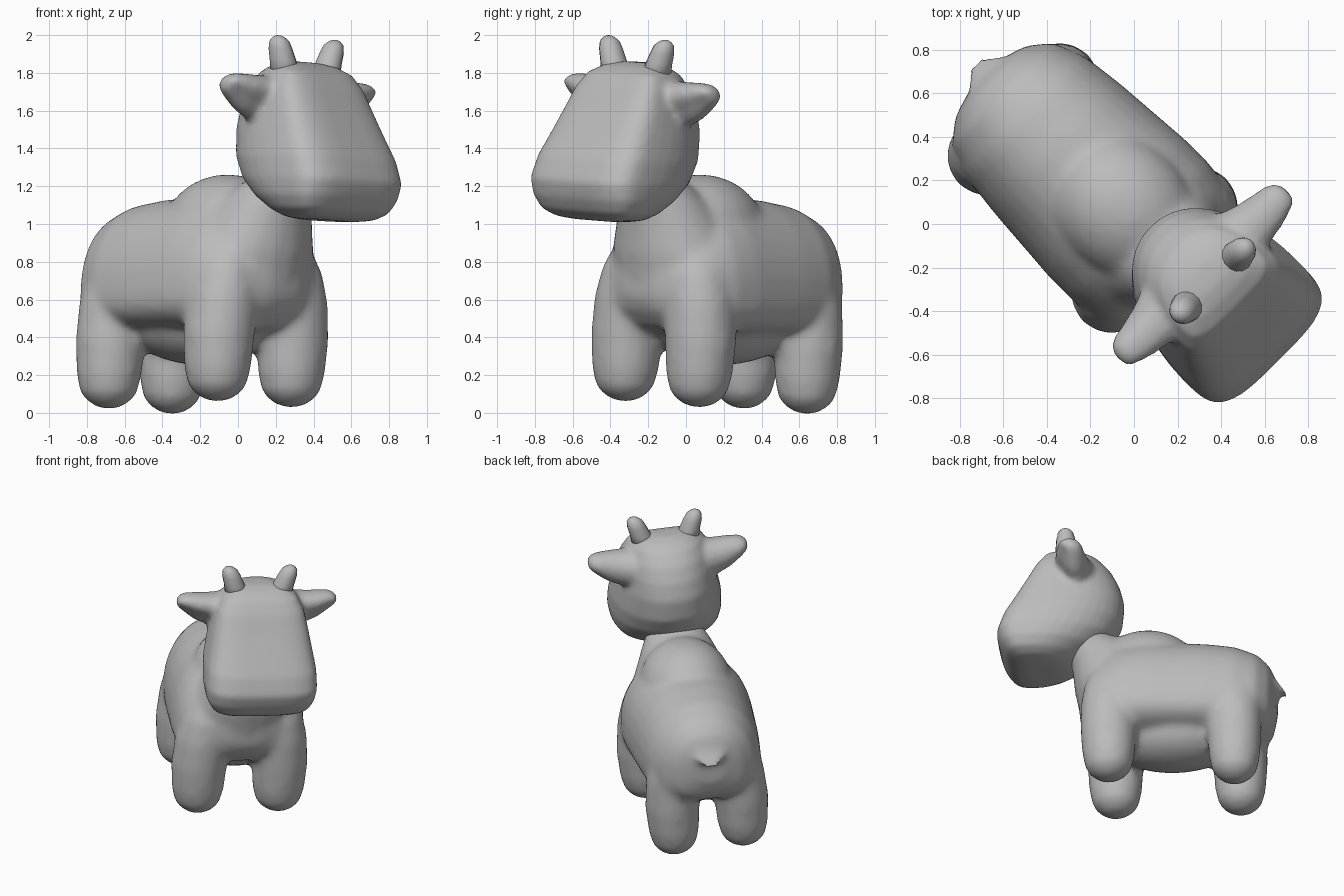
import bpy, bmesh, math
from mathutils import Matrix, Vector

cube = bpy.data.objects.get("Cube")
if cube:
    bpy.data.objects.remove(cube)

grey = bpy.data.materials.new("plain grey")
grey.use_nodes = True
GREY = (0.5, 0.5, 0.5, 1)
grey.diffuse_color = GREY
grey.node_tree.nodes["Principled BSDF"].inputs["Base Color"].default_value = GREY

# The animal is modelled facing +x, then turned and leaned slightly
STANCE = (Matrix.Rotation(math.radians(-45), 4, "Z")
          @ Matrix.Translation((0, -0.04, 0))
          @ Matrix.Rotation(math.radians(-3.3), 4, "X"))


def power(v, n):
    return math.copysign(abs(v) ** (2 / n), v)


def loft(bm, rings):
    """Skin a list of point rings and close both ends."""
    loops = [[bm.verts.new(p) for p in ring] for ring in rings]
    count = len(loops[0])
    faces = [bm.faces.new(loops[0][::-1]), bm.faces.new(loops[-1])]
    for a, b in zip(loops, loops[1:]):
        for i in range(count):
            j = (i + 1) % count
            faces.append(bm.faces.new((a[i], a[j], b[j], b[i])))
    bmesh.ops.recalc_face_normals(bm, faces=faces)


def ellipse(centre, u, v, segments=20):
    """Ring round centre, spanned by the two radius vectors."""
    c, u, v = Vector(centre), Vector(u), Vector(v)
    angles = [math.tau * i / segments for i in range(segments)]
    return [c + u * math.cos(a) + v * math.sin(a) for a in angles]


def egg(side, low, high, n_low, n_high, segments):
    """Flat egg outline: half width, reach down, reach up, boxiness of each half."""
    points = []
    for i in range(segments):
        c, s = math.cos(math.tau * i / segments), math.sin(math.tau * i / segments)
        n, reach = (n_high, high) if s > 0 else (n_low, low)
        points.append((side * power(c, n), reach * power(s, n)))
    return points


def ellipsoid(bm, centre, radii):
    bmesh.ops.create_uvsphere(bm, u_segments=24, v_segments=14, radius=1,
                              matrix=Matrix.Translation(centre)
                              @ Matrix.Diagonal((*radii, 1)))


def finish(name, bm):
    mesh = bpy.data.meshes.new(name)
    bm.to_mesh(mesh)
    bm.free()
    obj = bpy.data.objects.new(name, mesh)
    bpy.context.collection.objects.link(obj)
    mesh.materials.append(grey)
    for p in mesh.polygons:
        p.use_smooth = True
    obj.matrix_world = STANCE
    return obj


def fuse(obj, voxel, iterations):
    """Merge overlapping shells into one soft skin."""
    remesh = obj.modifiers.new("fuse", "REMESH")
    remesh.mode = "VOXEL"
    remesh.voxel_size = voxel
    remesh.use_smooth_shade = True
    relax = obj.modifiers.new("relax", "SMOOTH")
    relax.factor = 0.5
    relax.iterations = iterations


body = bmesh.new()

# Torso, pear-shaped in section: x, bottom, widest height, top, half width
torso = [(-0.97, 0.62, 0.74, 0.86, 0.10), (-0.93, 0.50, 0.68, 0.96, 0.23),
         (-0.85, 0.44, 0.64, 1.04, 0.33), (-0.70, 0.42, 0.63, 1.10, 0.39),
         (-0.50, 0.41, 0.63, 1.13, 0.415), (-0.30, 0.41, 0.63, 1.14, 0.43),
         (-0.10, 0.41, 0.63, 1.16, 0.445), (0.05, 0.41, 0.63, 1.13, 0.445),
         (0.16, 0.42, 0.64, 1.06, 0.42), (0.26, 0.46, 0.66, 0.97, 0.35),
         (0.33, 0.54, 0.69, 0.88, 0.23), (0.365, 0.62, 0.72, 0.80, 0.10)]
loft(body, [[(x, y, mid + z) for y, z in egg(w, mid - lo, hi - mid, 2.9, 2.15, 32)]
            for x, lo, mid, hi, w in torso])

# Hanging belly and shoulder hump
ellipsoid(body, (-0.28, 0, 0.48), (0.46, 0.29, 0.225))
ellipsoid(body, (-0.09, 0, 0.97), (0.37, 0.31, 0.295))

# Neck: x, z, radius along, radius across
neck = [(0.0, 0.5, 0.26, 0.28), (0.04, 0.7, 0.33, 0.37), (0.08, 0.85, 0.32, 0.36),
        (0.13, 1.0, 0.285, 0.295), (0.19, 1.12, 0.245, 0.24), (0.25, 1.2, 0.2, 0.19),
        (0.30, 1.27, 0.11, 0.11)]
loft(body, [ellipse((x, 0, z), (a, 0, 0), (0, b, 0)) for x, z, a, b in neck])

# Legs: height above the sole, radius
leg = [(-0.01, 0.04), (0.02, 0.10), (0.07, 0.145), (0.17, 0.168), (0.35, 0.18),
       (0.55, 0.18), (0.70, 0.16), (0.80, 0.12)]
for x, y, sole, girth in ((0.15, 0.277, 0.055, 1.06), (-0.70, 0.237, 0.018, 1.03)):
    for side in (-1, 1):
        loft(body, [ellipse((x, side * (y - 0.12 * max(0, h - 0.4)), sole + h),
                            (r * girth, 0, 0), (0, r * girth, 0), 16) for h, r in leg])

# Stubby tail
tail = [(-0.82, 0.92, 0.15), (-0.93, 0.87, 0.125), (-1.0, 0.81, 0.09), (-1.05, 0.75, 0.05)]
loft(body, [ellipse((x, 0, z), (0, r, 0), (r * 0.5, 0, r * 0.7), 12) for x, z, r in tail])
fuse(finish("body", body), 0.022, 14)

# Head: z, back, front, half width; round behind, boxy at the muzzle
head = bmesh.new()
levels = [(1.02, 0.53, 0.72, 0.16), (1.033, 0.45, 0.79, 0.26), (1.07, 0.365, 0.85, 0.325),
          (1.14, 0.245, 0.893, 0.365), (1.23, 0.14, 0.918, 0.38), (1.35, 0.075, 0.875, 0.375),
          (1.5, 0.06, 0.785, 0.345), (1.62, 0.09, 0.715, 0.32), (1.72, 0.14, 0.66, 0.295),
          (1.80, 0.21, 0.60, 0.25), (1.84, 0.28, 0.53, 0.185), (1.86, 0.35, 0.46, 0.09)]
rings = []
for z, back, front, w in levels:
    mid = back + 0.7 * (front - back)
    rings.append([(mid + x, y, z)
                  for y, x in egg(w, mid - back, front - mid, 2.15, 3.6, 40)])
loft(head, rings)

# Ears, flared at the root and cupped in front: y, x, z, depth, height
ear = [(0.17, 0.39, 1.64, 0.19, 0.15), (0.25, 0.395, 1.645, 0.155, 0.13),
       (0.33, 0.40, 1.65, 0.13, 0.125), (0.42, 0.40, 1.672, 0.11, 0.105),
       (0.49, 0.395, 1.70, 0.092, 0.075), (0.53, 0.395, 1.71, 0.07, 0.05),
       (0.548, 0.395, 1.71, 0.035, 0.025)]
for side in (-1, 1):
    rings = []
    for y, x, z, depth, height in ear:
        centre = Vector((x, side * y, z))
        ring = ellipse(centre, (depth, 0, 0), (0, 0, height), 16)
        for i, p in enumerate(ring):
            facing = math.cos(math.tau * i / 16 + 0.6)
            if facing > 0.5:
                ring[i] = centre.lerp(p, 1.3 - 0.8 * facing)
        rings.append(ring)
    loft(head, rings)
fuse(finish("head_and_ears", head), 0.018, 6)

# Horns: y, z, radius
horn = [(0.145, 1.76, 0.08), (0.17, 1.86, 0.071), (0.192, 1.92, 0.064),
        (0.203, 1.96, 0.053), (0.209, 1.98, 0.033), (0.211, 1.99, 0.012)]
for side, word in ((-1, "right"), (1, "left")):
    bm = bmesh.new()
    loft(bm, [ellipse((0.44, side * y, z), (r, 0, 0), (0, r, 0), 14) for y, z, r in horn])
    finish(word + "_horn", bm)
